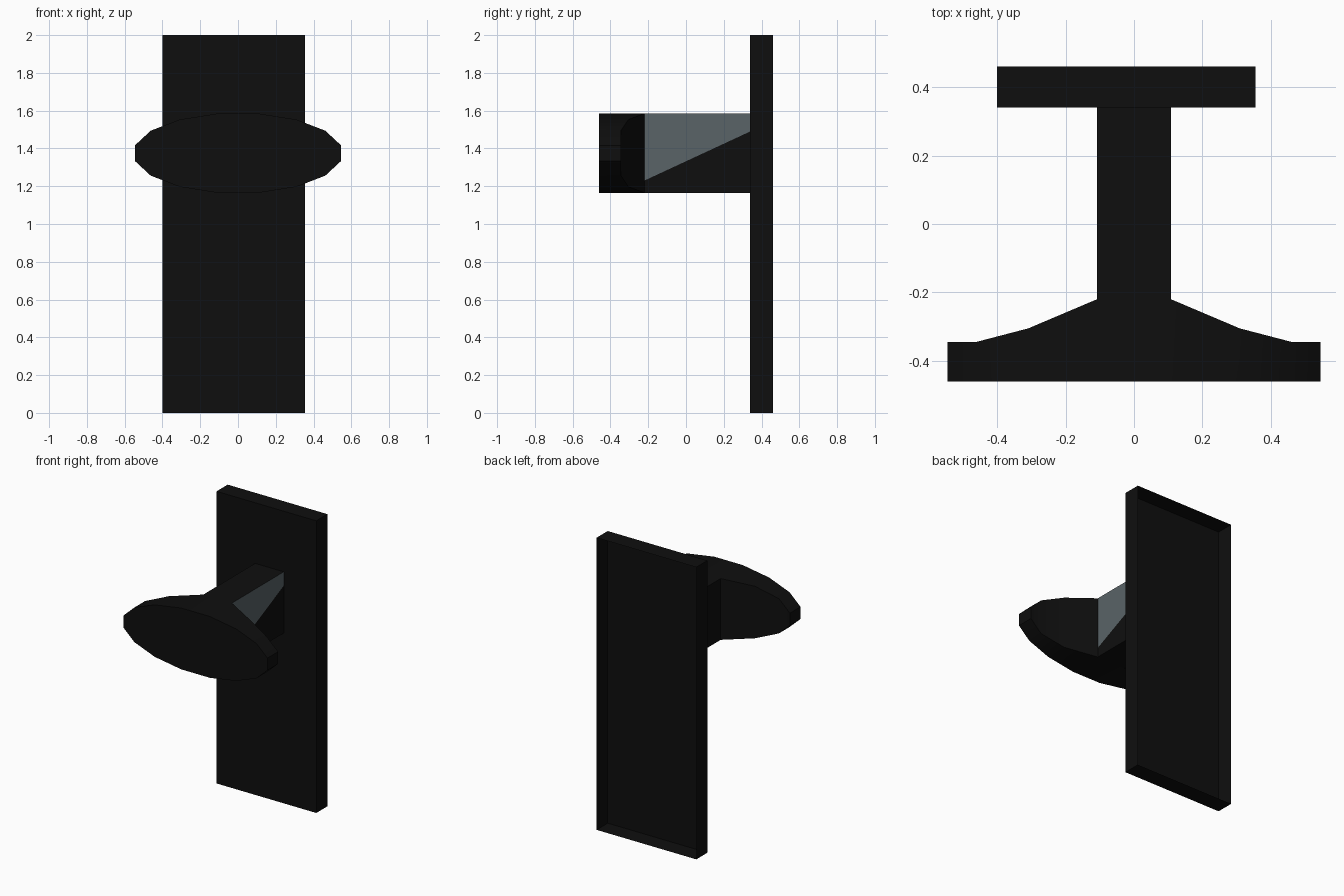
import bpy, bmesh, math

if "Cube" in bpy.data.objects:
    bpy.data.objects.remove(bpy.data.objects["Cube"])


def material(name, color):
    m = bpy.data.materials.new(name)
    m.diffuse_color = (*color, 1)
    m.use_nodes = True
    m.node_tree.nodes["Principled BSDF"].inputs["Base Color"].default_value = m.diffuse_color
    return m


black = material("black", (0.0045, 0.0045, 0.0045))
grey = material("slate grey", (0.10, 0.125, 0.135))


def finish(name, bm, mats, smooth=False):
    me = bpy.data.meshes.new(name)
    bm.to_mesh(me)
    bm.free()
    ob = bpy.data.objects.new(name, me)
    bpy.context.collection.objects.link(ob)
    for m in mats:
        me.materials.append(m)
    if smooth:
        bpy.context.view_layer.objects.active = ob
        ob.select_set(True)
        bpy.ops.object.shade_smooth_by_angle(angle=math.radians(30))
        ob.select_set(False)
    return ob


# Back plate: thin shell, open at the rear
X0, X1, Y0, Y1 = -0.40, 0.355, 0.34, 0.46
bm = bmesh.new()
bmesh.ops.create_cube(bm, size=1)
for v in bm.verts:
    v.co.x = X1 if v.co.x > 0 else X0
    v.co.y = Y1 if v.co.y > 0 else Y0
    v.co.z = 2 if v.co.z > 0 else 0
bm.normal_update()
rear = [f for f in bm.faces if f.normal.y > 0.9]
bmesh.ops.delete(bm, geom=rear, context='FACES_ONLY')
finish("back_plate", bm, [black])

# Oval handle: 16-sided, flat front, back sweeping towards the stem
RX, RZ, ZC, N = 0.556, 0.214, 1.375, 16
back_y = [-0.345, -0.345, -0.305, -0.22]      # from the tip to the stem
bm = bmesh.new()
front, back = [], []
for i in range(N):
    a = (i + 0.5) * 2 * math.pi / N
    x, z = RX * math.cos(a), ZC + RZ * math.sin(a)
    step = min(i % 8, 7 - i % 8)
    front.append(bm.verts.new((x, -0.46, z)))
    back.append(bm.verts.new((x, back_y[step], z)))
bm.faces.new(front)
for i in range(N):
    j = (i + 1) % N
    bm.faces.new((front[i], front[j], back[j], back[i]))
# vertical strips across the back, leaving the stem opening free
for i in range(7):
    if i != 3:
        bm.faces.new((back[i], back[i + 1], back[N - 2 - i], back[N - 1 - i]))
bmesh.ops.recalc_face_normals(bm, faces=bm.faces)
finish("oval_handle", bm, [black], smooth=True)

# Stem: square tube from handle to plate, with a slanted grey patch on the right
SX, SZ = RX * math.sin(math.pi / 16), RZ * math.cos(math.pi / 16)
bm = bmesh.new()
bmesh.ops.create_cube(bm, size=1)
for v in bm.verts:
    v.co.x = math.copysign(SX, v.co.x)
    v.co.y = 0.34 if v.co.y > 0 else -0.22
    v.co.z = ZC + math.copysign(SZ, v.co.z)
bm.normal_update()
ends = [f for f in bm.faces if abs(f.normal.y) > 0.9]
bmesh.ops.delete(bm, geom=ends, context='FACES_ONLY')
side = [f for f in bm.faces if f.normal.x > 0.9]
slope = 0.464
bmesh.ops.bisect_plane(bm, geom=side + list(side[0].edges) + list(side[0].verts),
                       plane_co=(0, -0.22, 1.23), plane_no=(0, -slope, 1))
bm.normal_update()
for f in bm.faces:
    c = f.calc_center_median()
    if f.normal.x > 0.9 and c.z > 1.23 + slope * (c.y + 0.22):
        f.material_index = 1
finish("stem", bm, [black, grey])
